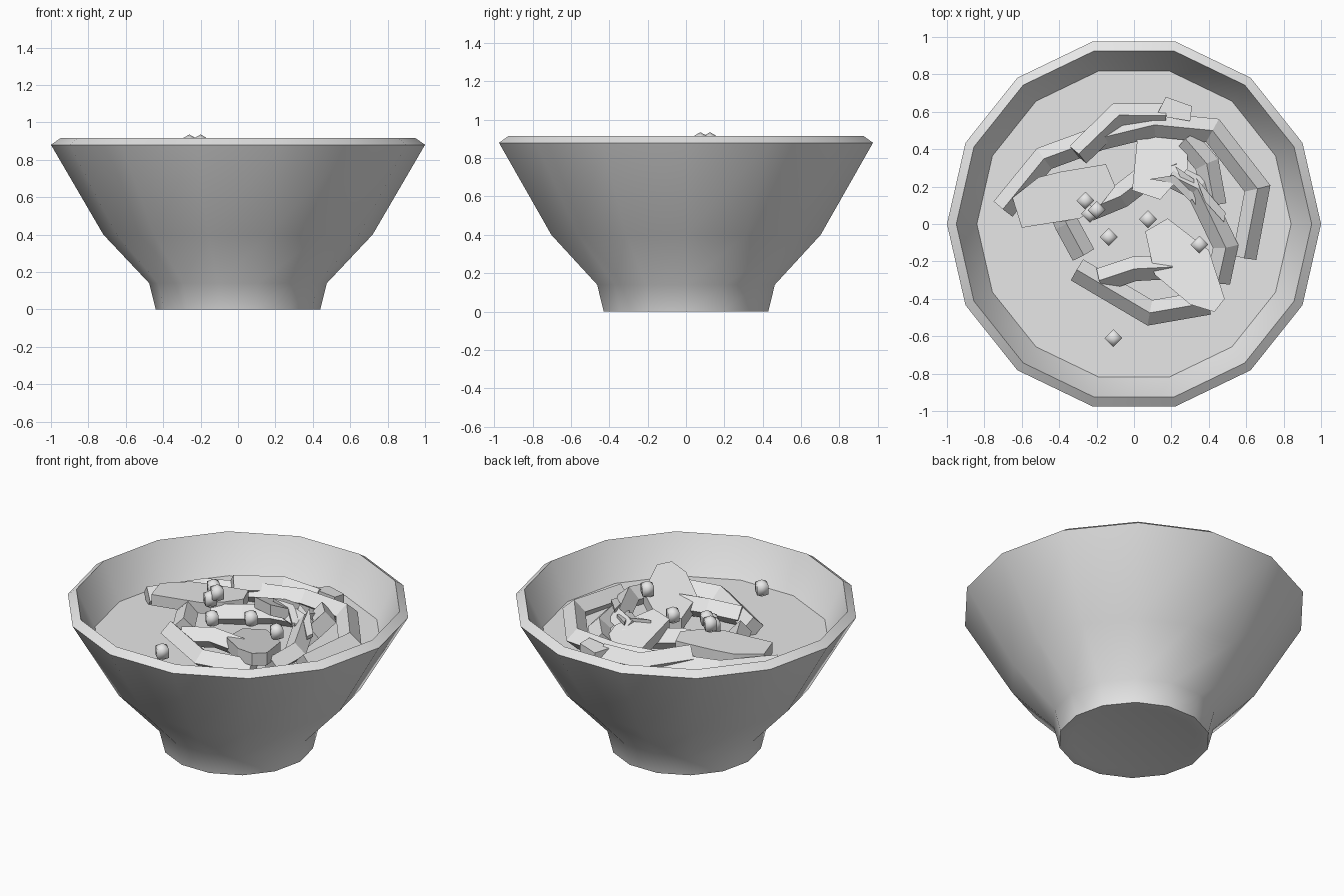
import bpy, bmesh, math
from mathutils import Vector

if "Cube" in bpy.data.objects:
    bpy.data.objects.remove(bpy.data.objects["Cube"], do_unlink=True)

SIDES = 14
grey = bpy.data.materials.new("plain_grey")
grey.use_nodes = True
grey.diffuse_color = (0.8, 0.8, 0.8, 1)
grey.node_tree.nodes["Principled BSDF"].inputs["Base Color"].default_value = (0.8, 0.8, 0.8, 1)


def finish(name, bm, smooth=None):
    """Turn a bmesh into a named, coloured object."""
    bmesh.ops.recalc_face_normals(bm, faces=bm.faces)
    mesh = bpy.data.meshes.new(name)
    bm.to_mesh(mesh)
    bm.free()
    mesh.materials.append(grey)
    obj = bpy.data.objects.new(name, mesh)
    bpy.context.collection.objects.link(obj)
    if smooth:
        bpy.ops.object.select_all(action='DESELECT')
        obj.select_set(True)
        bpy.context.view_layer.objects.active = obj
        bpy.ops.object.shade_smooth_by_angle(angle=math.radians(smooth))
    return obj


def bridge(bm, rings):
    """Join consecutive closed rings with quads."""
    for a, b in zip(rings, rings[1:]):
        n = len(a)
        for i in range(n):
            bm.faces.new((a[i], a[(i + 1) % n], b[(i + 1) % n], b[i]))


def lathe(name, profile, smooth):
    """Revolve (radius, height) points and cap both ends."""
    bm = bmesh.new()
    rings = []
    for r, z in profile:
        rings.append([bm.verts.new((r * math.cos(math.tau * i / SIDES),
                                    r * math.sin(math.tau * i / SIDES), z))
                      for i in range(SIDES)])
    bridge(bm, rings)
    bm.faces.new(rings[0])
    bm.faces.new(rings[-1])
    return finish(name, bm, smooth)


def noodle(name, path, radius=0.065):
    """Sweep a diamond section along a path, with mitred corners."""
    bm = bmesh.new()
    pts = [Vector(p) for p in path]
    rings = []
    for i, p in enumerate(pts):
        before = (p - pts[i - 1]).normalized() if i else None
        after = (pts[i + 1] - p).normalized() if i < len(pts) - 1 else None
        along = ((before or after) + (after or before)).normalized()
        side = along.cross(Vector((0, 0, 1))).normalized()
        up = side.cross(along)
        mitre = radius / max(0.6, along.dot(after or before))
        rings.append([bm.verts.new(p + o) for o in
                      (side * mitre, up * radius, -side * mitre, -up * radius)])
    bridge(bm, rings)
    bm.faces.new(rings[0])
    bm.faces.new(rings[-1])
    return finish(name, bm)


def slice_piece(name, outline, height, tilt=(0, 0), thickness=0.07):
    """A flat slab whose top follows a tilted plane through its middle."""
    bm = bmesh.new()
    mx = sum(p[0] for p in outline) / len(outline)
    my = sum(p[1] for p in outline) / len(outline)
    rings = []
    for drop in (0, thickness):
        rings.append([bm.verts.new((x, y, height - drop + (x - mx) * tilt[0]
                                    + (y - my) * tilt[1])) for x, y in outline])
    bridge(bm, rings)
    bm.faces.new(rings[0])
    bm.faces.new(rings[1])
    return finish(name, bm)


# Bowl with foot, flared wall, sloping rim and hollow inside
lathe("bowl", [(0.36, 0.008), (0.40, 0), (0.44, 0), (0.475, 0.14), (0.72, 0.40),
               (1.0, 0.88), (0.95, 0.915), (0.84, 0.68), (0.64, 0.42),
               (0.40, 0.18)], 35)

# Broth surface
lathe("broth", [(0.81, 0.64), (0.84, 0.682)], 20)

# Noodles
noodles = {
    "noodle_outer": [(-.70, .08, .72), (-.48, .35, .73), (-.18, .46, .74), (.11, .53, .75),
                     (.42, .50, .75), (.66, .19, .75), (.59, -.18, .73)],
    "noodle_back": [(-.30, .37, .79), (-.085, .58, .76), (.17, .58, .75)],
    "noodle_right": [(.28, .45, .74), (.39, .32, .76), (.43, .10, .76)],
    "noodle_right_inner": [(.20, .26, .77), (.34, .19, .78), (.49, -.12, .76), (.45, -.31, .73)],
    "noodle_front": [(-.305, -.245, .73), (.085, -.475, .74), (.40, -.42, .74)],
    "noodle_front_inner": [(-.18, -.30, .75), (0, -.24, .77), (.20, -.23, .75)],
    "noodle_left": [(-.42, .15, .73), (-.36, 0, .74), (-.27, -.165, .73)],
    "noodle_middle": [(-.24, .08, .73), (-.07, .15, .75), (.06, .25, .75), (.22, .32, .73)],
}
for name, path in noodles.items():
    noodle(name, path)

# Sliced toppings
slice_piece("slice_left", [(-.65, .14), (-.51, .25), (-.39, .28), (-.15, .32), (-.10, .20),
                           (-.18, .10), (-.29, .03), (-.60, -.02)], .81, (.04, 0))
slice_piece("slice_back", [(.02, .48), (.09, .505), (.28, .46), (.29, .30), (.14, .13),
                           (-.01, .18)], .79, (-.08, -.4))
slice_piece("slice_front", [(.06, -.04), (.18, .03), (.40, -.14), (.485, -.40),
                            (.43, -.47), (.30, -.43), (.11, -.27)], .82, (.08, -.17), .08)
slice_piece("slice_rear_end", [(.17, .68), (.31, .63), (.30, .55), (.12, .58)], .80, (0, -.1))

# Thin crumpled leaf pieces
slice_piece("leaf_long", [(.08, .24), (.21, .26), (.34, .17), (.30, .12), (.20, .22)],
            .83, (-.15, .2), .02)
slice_piece("leaf_short", [(.22, .31), (.32, .24), (.33, .10), (.27, .20)],
            .82, (.1, .2), .02)
slice_piece("leaf_edge", [(.33, .25), (.42, .14), (.49, .06), (.48, .01), (.38, .12)],
            .83, (-.2, .1), .02)

# Small faceted garnish beads
beads = [(-.26, .125, .88), (-.20, .075, .88), (-.235, .055, .84), (-.135, -.07, .79),
         (.075, .025, .81), (.35, -.11, .85), (-.11, -.61, .79)]
for i, place in enumerate(beads):
    bm = bmesh.new()
    bmesh.ops.create_uvsphere(bm, u_segments=4, v_segments=3, radius=0.055)
    bmesh.ops.translate(bm, verts=bm.verts, vec=place)
    finish("garnish_bead_%d" % (i + 1), bm, 65)
